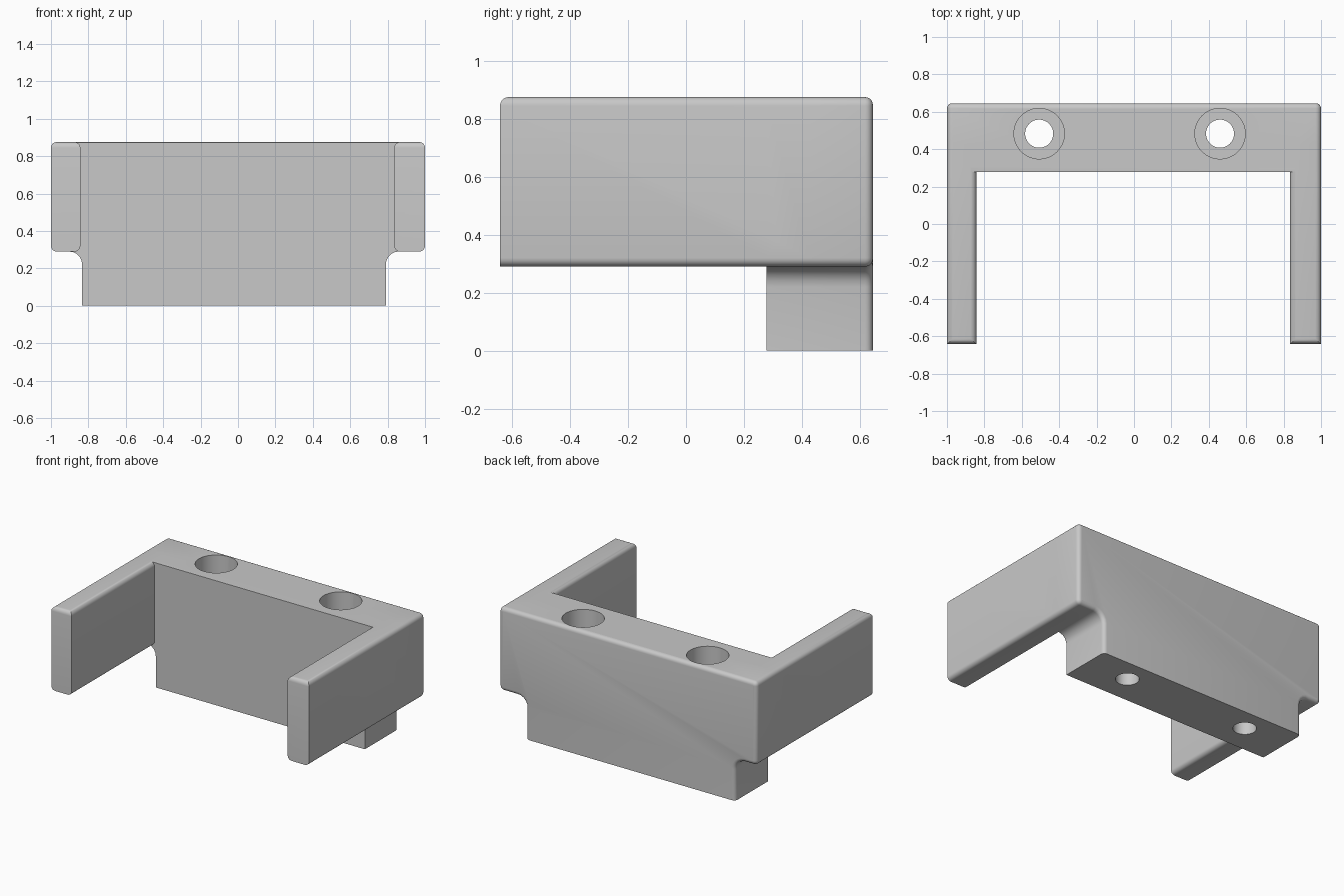
import bpy, bmesh, math
from mathutils import Matrix

cube = bpy.data.objects.get("Cube")
if cube:
    bpy.data.objects.remove(cube, do_unlink=True)

TOP, SHELF, BACK, INNER, FRONT = 0.875, 0.29, 0.645, 0.278, -0.642
ROUND, SEGS = 0.03, 5

grey = bpy.data.materials.new("light_grey")
grey.use_nodes = True
grey.diffuse_color = (0.58, 0.58, 0.58, 1)
grey.node_tree.nodes["Principled BSDF"].inputs["Base Color"].default_value = (0.58, 0.58, 0.58, 1)


def add_object(name, bm):
    bmesh.ops.recalc_face_normals(bm, faces=bm.faces[:])
    mesh = bpy.data.meshes.new(name)
    bm.to_mesh(mesh)
    bm.free()
    mesh.materials.append(grey)
    ob = bpy.data.objects.new(name, mesh)
    bpy.context.collection.objects.link(ob)
    return ob


def bevel(bm, edges, width):
    bmesh.ops.bevel(bm, geom=edges, offset=width, segments=SEGS, profile=0.5,
                    affect='EDGES', clamp_overlap=False)


def arc(cx, cz, r, start, end):
    angles = [math.radians(start + (end - start) * i / SEGS) for i in range(SEGS + 1)]
    return [(cx + r * math.cos(a), cz + r * math.sin(a)) for a in angles]


# Back block: T-shaped outline with filleted shoulders, extruded front to back
left_foot, right_foot, fillet = -0.833, 0.79, 0.07
edge_x, low_z, high_z = 1 - ROUND, SHELF + ROUND, TOP - ROUND
outline = [(left_foot, 0), (right_foot, 0)]
outline += arc(right_foot + fillet, SHELF - fillet, fillet, 180, 90)
outline += arc(edge_x, low_z, ROUND, -90, 0)
outline += arc(edge_x, high_z, ROUND, 0, 90)
outline += arc(-edge_x, high_z, ROUND, 90, 180)
outline += arc(-edge_x, low_z, ROUND, 180, 270)
outline += arc(left_foot - fillet, SHELF - fillet, fillet, 90, 0)

bm = bmesh.new()
face = bm.faces.new([bm.verts.new((x, INNER, z)) for x, z in outline])
grown = bmesh.ops.extrude_face_region(bm, geom=[face])
bmesh.ops.translate(bm, vec=(0, BACK - INNER, 0),
                    verts=[v for v in grown["geom"] if isinstance(v, bmesh.types.BMVert)])
soft = []
for e in bm.edges:
    a, b = (v.co for v in e.verts)
    on_back = min(a.y, b.y) > BACK - 0.001 and max(a.z, b.z) > 0.01
    on_front_top = max(a.y, b.y) < INNER + 0.001 and min(a.z, b.z) > TOP - 0.001
    if on_back or on_front_top:
        soft.append(e)
bevel(bm, soft, ROUND * 0.9)
bracket = add_object("bracket_body", bm)


# Side arms: bars with rounded long edges and a rounded top front edge
def make_arm(name, x0, x1):
    y1 = INNER + 0.15
    bm = bmesh.new()
    bmesh.ops.create_cube(bm, size=1, matrix=Matrix.LocRotScale(
        ((x0 + x1) / 2, (FRONT + y1) / 2, (SHELF + TOP) / 2), None,
        (x1 - x0, y1 - FRONT, TOP - SHELF)))
    soft = []
    for e in bm.edges:
        a, b = (v.co for v in e.verts)
        lengthwise = abs(a.y - b.y) > 0.1
        top_front = max(a.y, b.y) < FRONT + 0.01 and min(a.z, b.z) > TOP - 0.01
        if lengthwise or top_front:
            soft.append(e)
    bevel(bm, soft, ROUND)
    return add_object(name, bm)


# Screw holes: narrow bore with a wide recess from the top
def make_cylinder(name, x, radius, z0, z1):
    bm = bmesh.new()
    bmesh.ops.create_cone(bm, cap_ends=True, segments=48, radius1=radius, radius2=radius,
                          depth=z1 - z0, matrix=Matrix.Translation((x, 0.483, (z0 + z1) / 2)))
    return add_object(name, bm)


steps = [(make_arm("right_arm", -1, -0.843), 'UNION'),
         (make_arm("left_arm", 0.835, 1), 'UNION')]
for side, x in (("right", -0.507), ("left", 0.46)):
    steps.append((make_cylinder(side + "_bore_cutter", x, 0.075, -0.1, 1), 'DIFFERENCE'))
    steps.append((make_cylinder(side + "_recess_cutter", x, 0.135, SHELF, 1), 'DIFFERENCE'))

bpy.context.view_layer.objects.active = bracket
for tool, operation in steps:
    mod = bracket.modifiers.new(tool.name, 'BOOLEAN')
    mod.object, mod.operation, mod.solver = tool, operation, 'EXACT'
    bpy.ops.object.modifier_apply(modifier=mod.name)
    bpy.data.objects.remove(tool, do_unlink=True)

# Smooth the rounded edges while keeping hard corners crisp
bpy.ops.object.select_all(action='DESELECT')
bracket.select_set(True)
bpy.ops.object.shade_smooth_by_angle(angle=math.radians(30))
